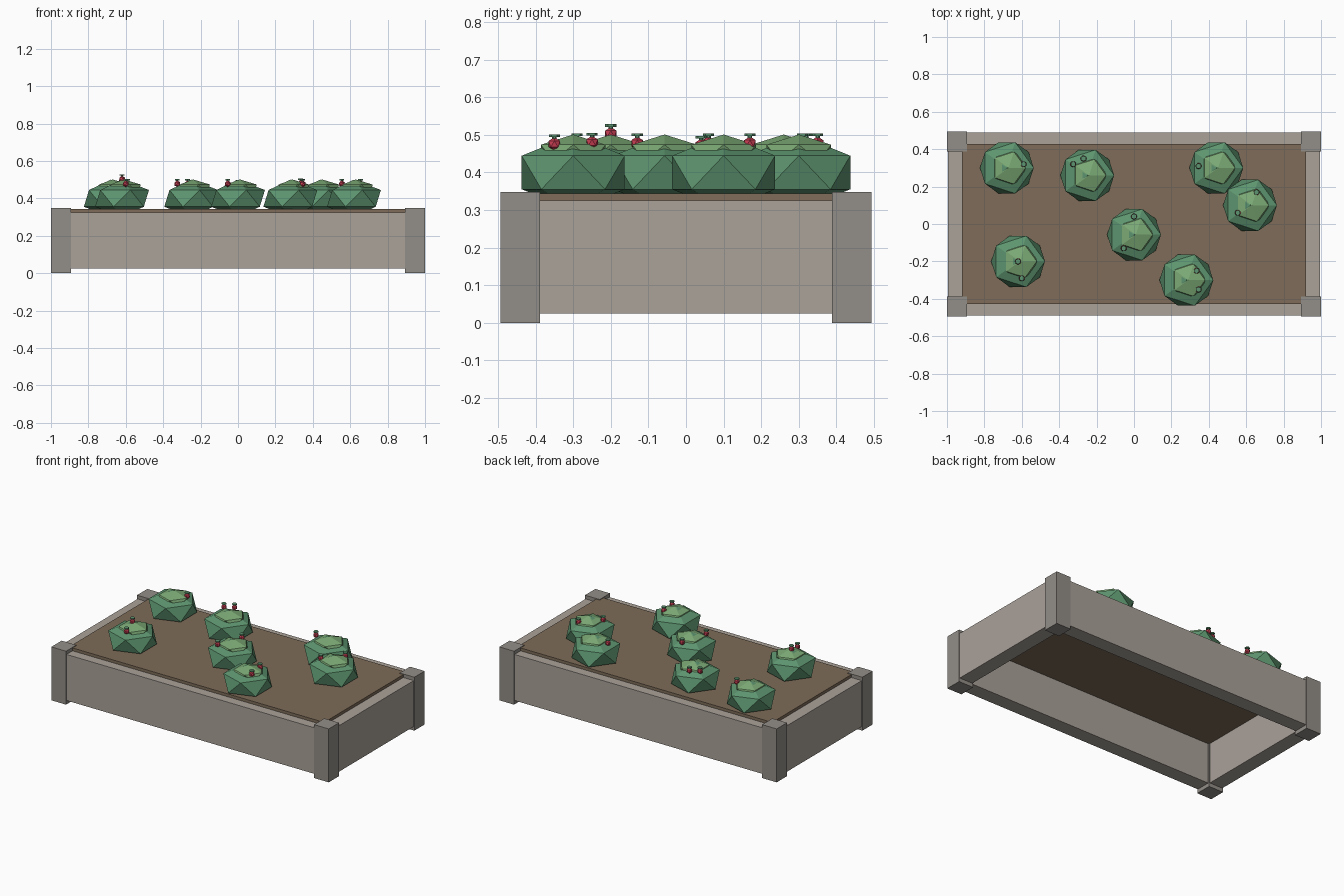
import bpy

if "Cube" in bpy.data.objects:
    bpy.data.objects.remove(bpy.data.objects["Cube"])


def mat(name, rgb):
    m = bpy.data.materials.new(name)
    m.diffuse_color = (*rgb, 1)
    m.use_nodes = True
    m.node_tree.nodes["Principled BSDF"].inputs["Base Color"].default_value = m.diffuse_color
    return m


WOOD = mat("weathered_wood", (0.40, 0.36, 0.32))
POST = mat("post_wood", (0.29, 0.27, 0.245))
SOIL = mat("soil", (0.21, 0.15, 0.10))
LEAF = mat("leaf", (0.11, 0.30, 0.16))
PALE = mat("young_leaf", (0.20, 0.40, 0.18))
RED = mat("berry_red", (0.60, 0.05, 0.09))
CAP = mat("berry_cap_green", (0.11, 0.30, 0.16))


def finish(name, material):
    o = bpy.context.object
    o.name = name
    o.data.materials.append(material)
    return o


def box(name, lo, hi, material):
    bpy.ops.mesh.primitive_cube_add(size=1, location=[(a + b) / 2 for a, b in zip(lo, hi)])
    o = finish(name, material)
    o.scale = [b - a for a, b in zip(lo, hi)]


def ico(name, loc, scale, material, sub=1):
    bpy.ops.mesh.primitive_ico_sphere_add(subdivisions=sub, radius=1, location=loc)
    finish(name, material).scale = scale


def disc(name, loc, radius, depth, material):
    bpy.ops.mesh.primitive_cylinder_add(vertices=6, radius=radius, depth=depth, location=loc)
    finish(name, material)


def span(s, a, b):
    return sorted((s * a, s * b))


# Boards around the bed, nearly as thick as the posts
for s, name in ((-1, "front_board"), (1, "back_board")):
    y0, y1 = span(s, 0.395, 0.489)
    box(name, (-0.95, y0, 0.025), (0.95, y1, 0.325), WOOD)
for s, name in ((-1, "left_board"), (1, "right_board")):
    x0, x1 = span(s, 0.90, 0.995)
    box(name, (x0, -0.44, 0.025), (x1, 0.44, 0.325), WOOD)

# Corner posts
for sx in (-1, 1):
    for sy in (-1, 1):
        x0, x1 = span(sx, 0.894, 1.0)
        y0, y1 = span(sy, 0.388, 0.494)
        box("corner_post", (x0, y0, 0), (x1, y1, 0.348), POST)

# Soil slab, its rim resting on the boards
box("soil", (-0.92, -0.427, 0.288), (0.92, 0.427, 0.344), SOIL)

# Bushes: a squashed leaf mass with a smaller crown
for x, y in ((-0.68, 0.30), (-0.25, 0.26), (0, -0.057), (-0.62, -0.20),
             (0.28, -0.30), (0.44, 0.30), (0.62, 0.10)):
    ico("bush", (x, y, 0.40), (0.161, 0.161, 0.10), LEAF)
    ico("bush_crown", (x + 0.01, y, 0.452), (0.101, 0.101, 0.049), PALE)

# Berries with a short stem and a flat green cap
for x, y, z in ((-0.59, 0.32, 0.478), (-0.325, 0.32, 0.478), (-0.27, 0.35, 0.478),
                (0.345, 0.31, 0.478), (0.655, 0.17, 0.478), (0.555, 0.06, 0.478),
                (0, 0.04, 0.472), (-0.055, -0.13, 0.478), (-0.62, -0.20, 0.503),
                (-0.60, -0.29, 0.478), (0.345, -0.35, 0.476), (0.335, -0.25, 0.480)):
    ico("berry", (x, y, z), (0.018, 0.018, 0.018), RED)
    disc("berry_stem", (x, y, z + 0.015), 0.006, 0.016, CAP)
    disc("berry_cap", (x, y, z + 0.022), 0.015, 0.007, CAP)
